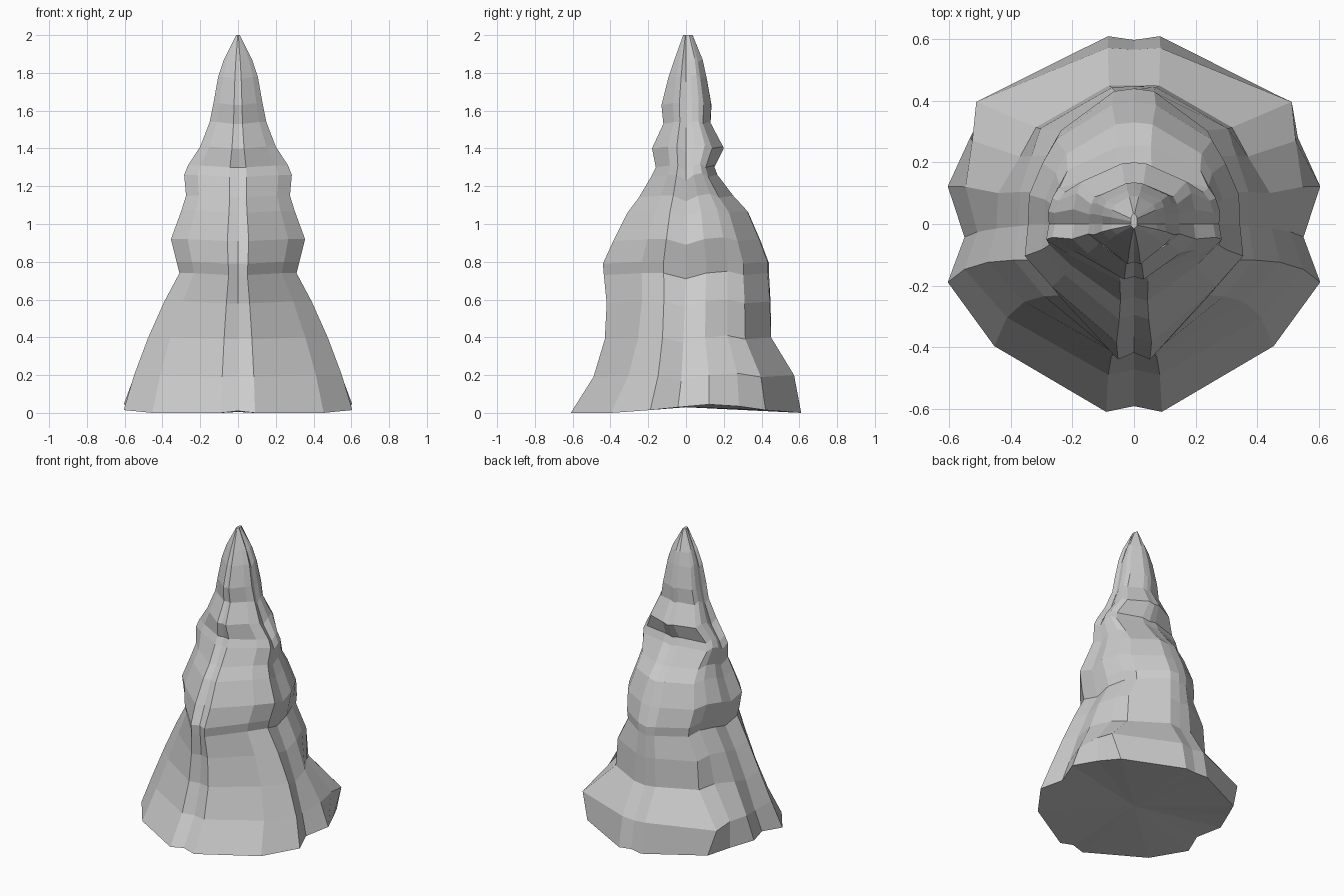
import bpy, bmesh

# Rings up the spire: height, half width, front depth, back depth
RINGS = [
    (0.00, 0.605, 0.61, 0.61),
    (0.19, 0.55, 0.49, 0.575),
    (0.39, 0.475, 0.43, 0.455),
    (0.58, 0.39, 0.42, 0.45),
    (0.73, 0.31, 0.435, 0.44),
    (0.79, 0.325, 0.44, 0.44),
    (0.91, 0.355, 0.385, 0.395),
    (1.06, 0.30, 0.31, 0.33),
    (1.14, 0.275, 0.25, 0.255),
    (1.25, 0.285, 0.185, 0.17),
    (1.30, 0.265, 0.16, 0.15),
    (1.40, 0.20, 0.18, 0.20),
    (1.53, 0.15, 0.12, 0.13),
    (1.63, 0.13, 0.13, 0.135),
    (1.77, 0.105, 0.095, 0.11),
    (1.86, 0.075, 0.065, 0.09),
    (2.00, 0.01, 0.015, 0.035),
]

# Right half outline from front to back, as fractions of width and depth
HALF = [(0, -0.97), (0.15, -1), (0.75, -0.65), (1, -0.31), (0.91, -0.07),
        (1, 0.20), (0.88, 0.46), (0.76, 0.69), (0.14, 1), (0, 0.98)]
UPPER = [(0, -0.95), (0.16, -1), (0.75, -0.53), (1, -0.27), (0.97, 0.0),
         (0.98, 0.24), (0.93, 0.50), (0.85, 0.69), (0.20, 0.98), (0, 1.0)]
# Lift of the foot and waviness of the ledges, per outline column
LIFT = [0.01, 0, 0, 0.015, 0.03, 0.045, 0.035, 0.015, 0, 0.005]
WAVE = [0, 0, 0.01, 0.01, -0.02, 0.01, 0.02, 0, 0.01, 0]
# Stepped ledges on the back corners: ring -> width factors of columns 5, 6, 7
STEPS = {1: (1, 1.07, 1.19), 2: (0.94, 0.86, 0.83), 3: (0.97, 0.93, 0.94),
         4: (0.98, 0.9, 0.88), 5: (0.98, 0.9, 0.86), 6: (0.98, 0.90, 0.84),
         7: (0.98, 0.91, 0.86), 8: (0.98, 0.95, 0.92)}


def ring_points(i):
    z, w, front, back = RINGS[i]
    t = min(z / 0.75, 1)
    pts = []
    for k, (a, b) in enumerate(zip(HALF, UPPER)):
        x = (a[0] + (b[0] - a[0]) * t) * w
        if i in STEPS and 5 <= k <= 7:
            x *= STEPS[i][k - 5]
        y = a[1] + (b[1] - a[1]) * t
        y *= front if y < 0 else back
        dz = LIFT[k] if i == 0 else (WAVE[k] if i < len(RINGS) - 1 else 0)
        pts.append((x, y, z + dz))
    mirrored = [(-x, y, zz) for x, y, zz in pts[-2:0:-1]]
    return pts + mirrored


# Rock spire: loft between rings, closed at foot and tip
bm = bmesh.new()
loops = [[bm.verts.new(p) for p in ring_points(i)] for i in range(len(RINGS))]
n = len(loops[0])
for low, high in zip(loops, loops[1:]):
    for k in range(n):
        j = (k + 1) % n
        bm.faces.new((low[k], low[j], high[j], high[k]))
bm.faces.new(loops[-1])
centre = bm.verts.new((0, 0, 0.03))
for k in range(n):
    bm.faces.new((centre, loops[0][(k + 1) % n], loops[0][k]))
bmesh.ops.recalc_face_normals(bm, faces=bm.faces)

mesh = bpy.data.meshes.new("rock_spire")
bm.to_mesh(mesh)
bm.free()
spire = bpy.data.objects.new("rock_spire", mesh)
bpy.context.collection.objects.link(spire)
